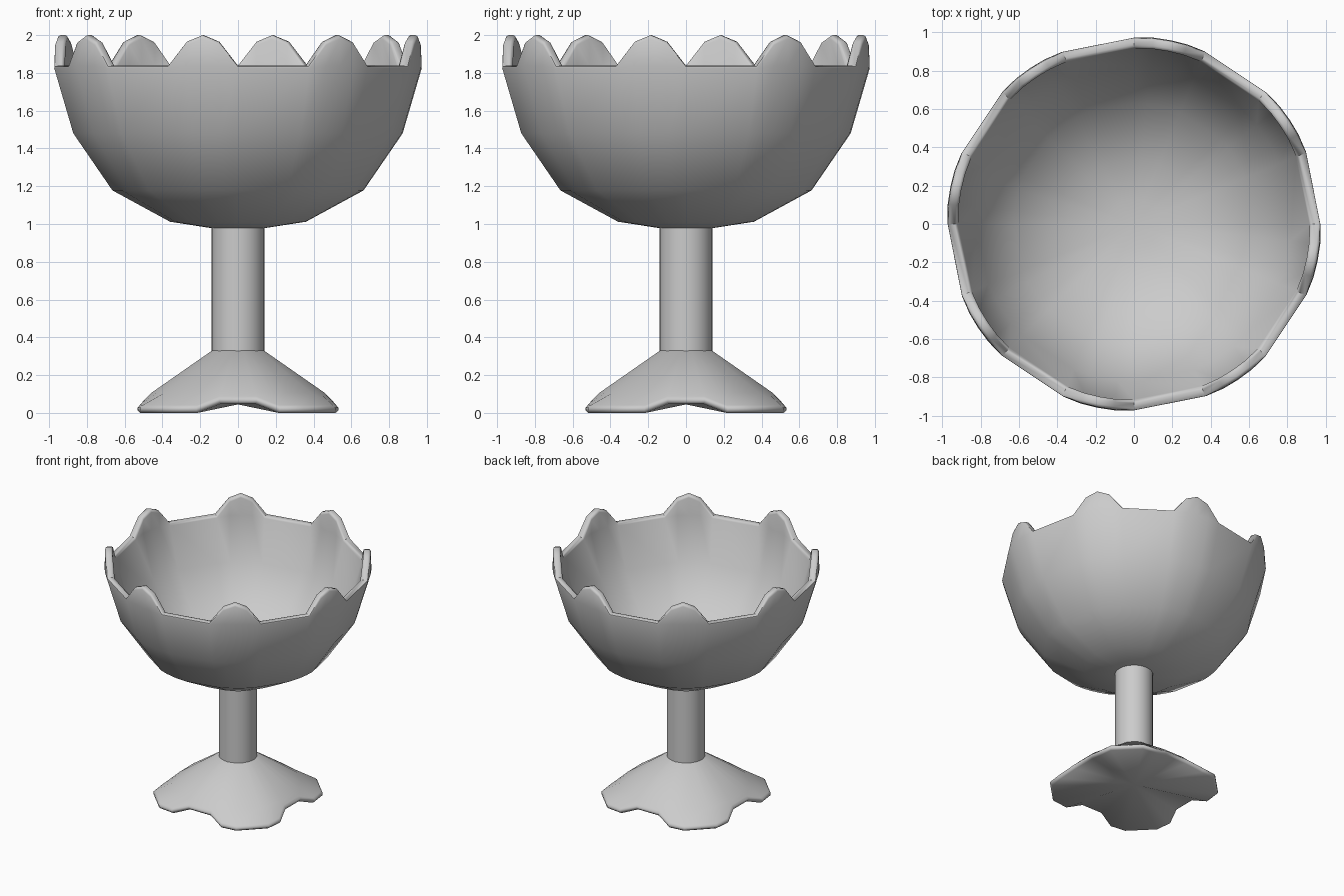
import bpy, bmesh, math

if "Cube" in bpy.data.objects:
    bpy.data.objects.remove(bpy.data.objects["Cube"])


def finish(bm, name, bevel=0.0):
    bmesh.ops.recalc_face_normals(bm, faces=bm.faces)
    mesh = bpy.data.meshes.new(name)
    bm.to_mesh(mesh)
    bm.free()
    ob = bpy.data.objects.new(name, mesh)
    bpy.context.collection.objects.link(ob)
    bpy.ops.object.select_all(action='DESELECT')
    ob.select_set(True)
    bpy.context.view_layer.objects.active = ob
    if bevel:
        b = ob.modifiers.new("soft_edge", 'BEVEL')
        b.width = bevel
        b.segments = 2
        b.limit_method = 'ANGLE'
        b.angle_limit = math.radians(55)
        bpy.ops.object.modifier_apply(modifier=b.name)
    bpy.ops.object.shade_smooth_by_angle(angle=math.radians(50))
    return ob


def polar(bm, r, deg, z):
    a = math.radians(deg)
    return bm.verts.new((r * math.cos(a), r * math.sin(a), z))


def bridge(bm, a, b):
    n = len(a)
    for i in range(n):
        j = (i + 1) % n
        bm.faces.new((a[i], a[j], b[j], b[i]))


def fan(bm, centre, ring):
    for i in range(len(ring)):
        bm.faces.new((centre, ring[i], ring[(i + 1) % len(ring)]))


# Bowl: alternate petal sectors (curved, 4 columns) and flat gap sectors
steps = (0.0, 0.27, 0.5, 0.73, 1.0)
angles = [-22.5 + 45 * k + 22.5 * s for k in range(8) for s in steps]


def bowl_shell(bm, profile, pole_z, petal_r):
    """One skin of the bowl; returns its scalloped upper edge."""
    rings = [[polar(bm, r, a, z) for a in angles] for r, z in profile]
    fan(bm, bm.verts.new((0, 0, pole_z)), rings[0])
    for lo, hi in zip(rings, rings[1:]):
        bridge(bm, lo, hi)
    edge = []
    for k in range(8):
        low = rings[-1][5 * k:5 * k + 5]
        top = [polar(bm, petal_r, angles[5 * k + i], z)
               for i, z in ((1, 1.965), (2, 2.0), (3, 1.965))]
        bm.faces.new((low[0], low[1], top[0]))
        bm.faces.new((low[1], low[2], top[1], top[0]))
        bm.faces.new((low[2], low[3], top[2], top[1]))
        bm.faces.new((low[3], low[4], top[2]))
        edge += [low[0], *top, low[4]]
    return edge


bm = bmesh.new()
outer = bowl_shell(bm, [(0.14, 0.978), (0.36, 1.012), (0.665, 1.178),
                        (0.872, 1.48), (0.977, 1.838)], 0.975, 0.973)
inner = bowl_shell(bm, [(0.13, 1.030), (0.34, 1.062), (0.63, 1.22),
                        (0.822, 1.50), (0.92, 1.838)], 1.027, 0.918)
bridge(bm, outer, inner)
finish(bm, "bowl", bevel=0.015)

# Stem
bm = bmesh.new()
bmesh.ops.create_cone(bm, cap_ends=True, segments=32, radius1=0.14, radius2=0.14, depth=0.69)
bmesh.ops.translate(bm, verts=bm.verts, vec=(0, 0, 0.655))
finish(bm, "stem")

# Foot: four diagonal lobes with raised notches between them
bm = bmesh.new()
outline = []
for k in range(4):
    c = 90 * k
    outline += [(c - 11.25, 0.50, 0.047), (c + 11.25, 0.50, 0.047), (c + 22.5, 0.575, 0.0),
                (c + 33.75, 0.62, 0.0), (c + 56.25, 0.62, 0.0), (c + 67.5, 0.575, 0.0)]
layers = [(-0.015, 0.0), (0.0, 0.012), (0.0, 0.028), (-0.015, 0.041)]
foot = [[polar(bm, r + dr, a, z + dz) for a, r, z in outline] for dr, dz in layers]
for r, z in ((0.465, 0.108), (0.14, 0.33)):
    foot.append([polar(bm, r, a, z) for a, _, _ in outline])
for lo, hi in zip(foot, foot[1:]):
    bridge(bm, lo, hi)
fan(bm, bm.verts.new((0, 0, 0.045)), foot[0])
bm.faces.new(foot[-1])
finish(bm, "foot")
